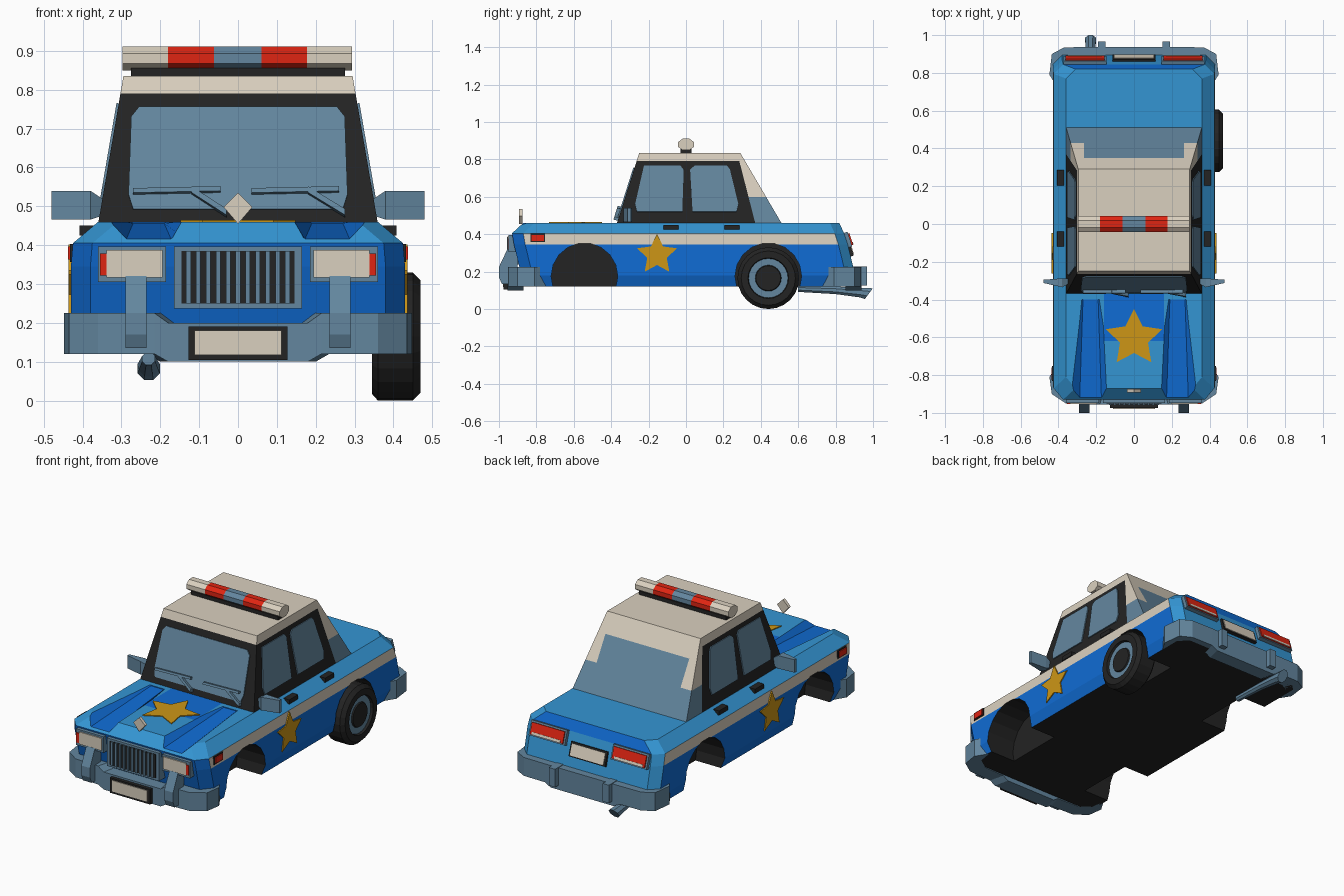
import bpy, bmesh, math
from mathutils import Vector, Matrix

if "Cube" in bpy.data.objects:
    bpy.data.objects.remove(bpy.data.objects["Cube"])

def material(name, rgb):
    m = bpy.data.materials.new(name)
    m.diffuse_color = (*rgb, 1)
    m.use_nodes = True
    m.node_tree.nodes["Principled BSDF"].inputs["Base Color"].default_value = m.diffuse_color
    return m

BLUE = material("blue", (.005, .15, .66))
LIGHT = material("light blue", (.034, .30, .65))
CREAM = material("cream", (.70, .63, .52))
BLACK = material("black", (.017, .017, .017))
SLATE = material("slate", (.125, .24, .345))
RED = material("red", (.74, .018, .006))
GOLD = material("gold", (.61, .305, .008))

def loft(name, rings, mats, mirror=False, cuts=(), rule=None):
    """Skin a list of point rings, cap the ends, optionally mirror, slice and colour."""
    bm = bmesh.new()
    for s in ((1, -1) if mirror else (1,)):
        vs = [[bm.verts.new((p[0] * s, p[1], p[2])) for p in r] for r in rings]
        n = len(rings[0])
        for a, b in zip(vs, vs[1:]):
            for i in range(n):
                j = (i + 1) % n
                bm.faces.new((a[i], a[j], b[j], b[i]))
        bm.faces.new(vs[0])
        bm.faces.new(vs[-1])
    for co, no in cuts:
        bmesh.ops.bisect_plane(bm, geom=bm.verts[:] + bm.edges[:] + bm.faces[:],
                               dist=1e-5, plane_co=co, plane_no=no)
    bmesh.ops.recalc_face_normals(bm, faces=bm.faces[:])
    bm.normal_update()
    if rule:
        for f in bm.faces:
            f.material_index = rule(f.calc_center_median(), f.normal)
    me = bpy.data.meshes.new(name)
    bm.to_mesh(me)
    bm.free()
    for m in (mats if isinstance(mats, (list, tuple)) else [mats]):
        me.materials.append(m)
    ob = bpy.data.objects.new(name, me)
    bpy.context.collection.objects.link(ob)
    return ob

def box(name, x, y, z, mat, mirror=False, tilt=0):
    """Box from (min, max) ranges, tilted about its own x axis."""
    c = Vector((sum(x) / 2, sum(y) / 2, sum(z) / 2))
    rot = Matrix.Rotation(tilt, 3, 'X')
    quad = [(y[0], z[0]), (y[1], z[0]), (y[1], z[1]), (y[0], z[1])]
    return loft(name, [[c + rot @ (Vector((a, b, d)) - c) for b, d in quad] for a in x], mat, mirror)

def plate(name, pts, off, mat, mirror=False):
    """Thin plate straddling a surface, pushed out along off."""
    off = Vector(off)
    return loft(name, [[Vector(p) - off * .5 for p in pts], [Vector(p) + off for p in pts]], mat, mirror)

def disc(n, ry, rz, fn, turn=0.0):
    return [fn(ry * math.cos(math.tau * (i + turn) / n), rz * math.sin(math.tau * (i + turn) / n)) for i in range(n)]

def star(R, r):
    return [((R if i % 2 == 0 else r) * math.sin(math.pi * i / 5),
             (R if i % 2 == 0 else r) * math.cos(math.pi * i / 5)) for i in range(10)]

# body: stacked chamfered outlines (z, half width, front y, rear y)
def outline(z, w, yf, yr):
    half = [(w - .05, yf), (w, yf + .06), (w, yr - .05), (w - .05, yr)]
    return [(x, y, z) for x, y in half] + [(-x, y, z) for x, y in reversed(half)]

def body_rule(c, n):
    if n.z < -.9:
        return 3
    if n.z > .9:
        return 0 if abs(c.x) < .16 and -.62 < c.y < -.37 else 1
    if n.y > .5:
        return 0 if c.z > .405 else 1
    if c.z > .405:
        return 1
    return 2 if c.z > .345 and abs(n.x) > .9 else 0

BODY = [BLUE, LIGHT, CREAM, BLACK]
body = loft("body", [outline(*l) for l in (
    (.12, .41, -.86, .90), (.18, .43, -.88, .905), (.345, .43, -.92, .865),
    (.405, .425, -.93, .845), (.46, .36, -.87, .82))], BODY,
    cuts=[((0, y, 0), (0, 1, 0)) for y in (-.62, -.37)] + [((x, 0, 0), (1, 0, 0)) for x in (-.16, .16)],
    rule=body_rule)

# wheel wells and hood channels
cutters = [loft("wheel_well_cutter", [disc(18, .178, .178, lambda a, b: (x, cy + a, .175 + b)) for x in (.25, .6)],
                BODY, True, rule=lambda c, n: 3) for cy in (-.543, .44)]
cutters.append(loft("hood_channel_cutter", [
    [(.19, -.40, .456), (.27, -.40, .456), (.30, -.40, .475), (.16, -.40, .475)],
    [(.17, -1, .41), (.29, -1, .41), (.36, -1, .475), (.13, -1, .475)]], BODY, True, rule=lambda c, n: 0))
for cut in cutters:
    cut.hide_render = True
    cut.hide_viewport = True
    cut.display_type = 'WIRE'
    mod = body.modifiers.new("cut", 'BOOLEAN')
    mod.operation = 'DIFFERENCE'
    mod.solver = 'EXACT'
    mod.object = cut

# cabin: black frame, cream roof and pillars, slate rear glass
def cabin_rule(c, n):
    if c.z > .79:
        return 1
    if n.y > .5:
        return 1 if c.z > .735 or (abs(c.x) > .265 and c.z > .6) else 2
    if c.y > .37 - (c.z - .46) * .257:
        return 1 if c.z > .6 else 2
    return 0

def rect(w, yf, yr, z):
    return [(w, yf, z), (w, yr, z), (-w, yr, z), (-w, yf, z)]

loft("cabin", [rect(.361, -.372, .516, .45), rect(.295, -.25, .29, .835)], [BLACK, CREAM, SLATE],
     cuts=[((0, 0, z), (0, 0, 1)) for z in (.6, .735, .79)]
     + [((x, 0, 0), (1, 0, 0)) for x in (-.265, .265)] + [((0, .37, .46), (0, 1, .257))],
     rule=cabin_rule)

# windows on the sloping cabin faces
def on_front(x, z):
    return (x, -.37 + (z - .46) * .317, z)

def on_side(y, z):
    return (.36 - (z - .46) * .1715, y, z)

half = [(.27, .492), (.282, .53), (.275, .73), (.255, .755)]
plate("windshield", [on_front(x, z) for x, z in half] + [on_front(-x, z) for x, z in reversed(half)],
      (0, -.005, .0015), SLATE)
plate("front_side_window", [on_side(*p) for p in (
    (-.225, .765), (-.03, .765), (-.012, .745), (-.02, .52), (-.262, .52), (-.272, .56))],
    (.005, 0, .001), SLATE, True)
plate("rear_side_window", [on_side(*p) for p in (
    (.035, .52), (.022, .745), (.045, .765), (.22, .765), (.235, .745), (.28, .56), (.27, .52))],
    (.005, 0, .001), SLATE, True)

# wipers
def bar(name, a, b, t=.006):
    plate(name, [on_front(a[0], a[1] - t), on_front(b[0], b[1] - t), on_front(b[0], b[1] + t),
                 on_front(a[0], a[1] + t)], (0, -.022, .006), SLATE)

for x0, x1, a0, a1 in ((-.27, -.045, -.12, -.03), (.035, .26, .18, .275)):
    bar("wiper_blade", (x0, .535), (x1, .54))
    bar("wiper_arm", (a0, .538), (a1, .48), .008)

# mirrors and door handles
loft("mirror", [[(x, yf, z0), (x, yr, z0), (x, yr, z1), (x, yf, z1)] for x, yf, yr, z0, z1 in (
    (.335, -.31, -.29, .48, .51), (.38, -.335, -.288, .466, .54), (.48, -.312, -.295, .466, .54))], SLATE, True)
for y in (-.08, .245):
    box("door_handle", (.37, .408), (y - .04, y + .04), (.425, .45), BLACK, True)

# roof light bar
box("light_bar_stand", (-.275, .275), (-.03, .03), (.83, .856), BLACK)
for x0, x1, m in ((-.297, -.18, CREAM), (-.18, -.062, RED), (-.062, .06, SLATE), (.06, .178, RED), (.178, .293, CREAM)):
    loft("light_bar_segment", [disc(8, .046, .0335, lambda a, b: (x, a, .88 + b), .5) for x in (x0, x1)], m)

# stars and hood ornament
plate("hood_star", [(a, -.605 + b, .461) for a, b in star(.156, .078)], (0, 0, .004), GOLD)
plate("door_star", [(.431, -.155 + a, .29 + b) for a, b in star(.112, .055)], (.005, 0, 0), GOLD, True)
plate("hood_ornament", [(0, -.88, .455), (.037, -.88, .498), (0, -.88, .535), (-.037, -.88, .498)],
      (0, -.012, 0), CREAM)

# grille
box("grille_frame", (-.165, .165), (-.948, -.87), (.237, .397), SLATE)
box("grille_back", (-.145, .145), (-.951, -.93), (.25, .385), BLACK)
for i in range(11):
    x = (i - 5) * .0255
    box("grille_bar", (x - .006, x + .006), (-.958, -.94), (.25, .385), SLATE)

# headlights and side markers
box("headlight_frame", (.185, .36), (-.948, -.87), (.305, .397), SLATE, True)
box("headlight", (.195, .338), (-.954, -.93), (.317, .387), CREAM, True)
box("turn_signal", (.338, .355), (-.953, -.93), (.322, .378), RED, True)
box("side_marker_frame", (.41, .433), (-.832, -.753), (.357, .403), BLACK, True)
box("side_marker", (.41, .438), (-.825, -.76), (.363, .397), RED, True)

# tail lights and rear plate on the sloping panel
T = math.radians(18)
box("tail_light_frame", (.145, .372), (.845, .877), (.328, .41), SLATE, True, T)
box("tail_light", (.155, .362), (.85, .884), (.337, .402), RED, True, T)
box("reverse_light", (.17, .35), (.86, .894), (.34, .354), CREAM, True, T)
box("rear_plate_frame", (-.115, .115), (.86, .885), (.28, .36), BLACK, False, T)
box("rear_plate", (-.105, .105), (.865, .889), (.288, .352), CREAM, False, T)

# bumpers: ribbons through (x, y, bottom, top)
def bumper(name, stations):
    full = [(-x, y, a, b) for x, y, a, b in reversed(stations)] + stations
    loft(name, [[(x, y, a), (x, y, b), (x * .9, y * .91, b), (x * .9, y * .91, a)] for x, y, a, b in full], SLATE)

bumper("front_bumper", [(.18, -.955, .10, .20), (.215, -.955, .12, .225), (.36, -.95, .12, .225),
                        (.435, -.90, .12, .225), (.448, -.81, .12, .225)])
bumper("rear_bumper", [(.20, .937, .10, .225), (.235, .937, .12, .225), (.37, .935, .12, .225),
                       (.435, .90, .12, .225), (.448, .79, .12, .225)])
loft("front_overrider", [[(x, -.90, .135), (x, -.985, .135), (x, -1, .17), (x, -1, .225), (x, -.955, .32), (x, -.90, .32)]
                         for x in (.235, .29)], SLATE, True)
box("rear_overrider", (.15, .19), (.88, .967), (.125, .228), SLATE, True)
box("front_plate_frame", (-.127, .127), (-.975, -.93), (.104, .19), BLACK)
box("front_plate", (-.112, .112), (-.979, -.95), (.117, .18), CREAM)

# exhaust pipe
loft("exhaust", [disc(8, r, r, lambda a, b: (-.23 + a, y + b * s, z + b), .5) for y, z, r, s in (
    (.60, .108, .018, 0), (.80, .10, .022, 0), (.93, .088, .028, 0), (.978, .082, .031, .75))], SLATE)

# the single rear wheel
loft("rear_wheel", [disc(24, r, r, lambda a, b: (x, .44 + a, .165 + b)) for x, r in (
    (.345, .148), (.36, .165), (.45, .165), (.47, .145), (.47, .109), (.457, .105), (.457, .07), (.464, .066))],
    [BLACK, SLATE], rule=lambda c, n: int(c.x > .45 and .07 < math.hypot(c.y - .44, c.z - .165) < .104))
